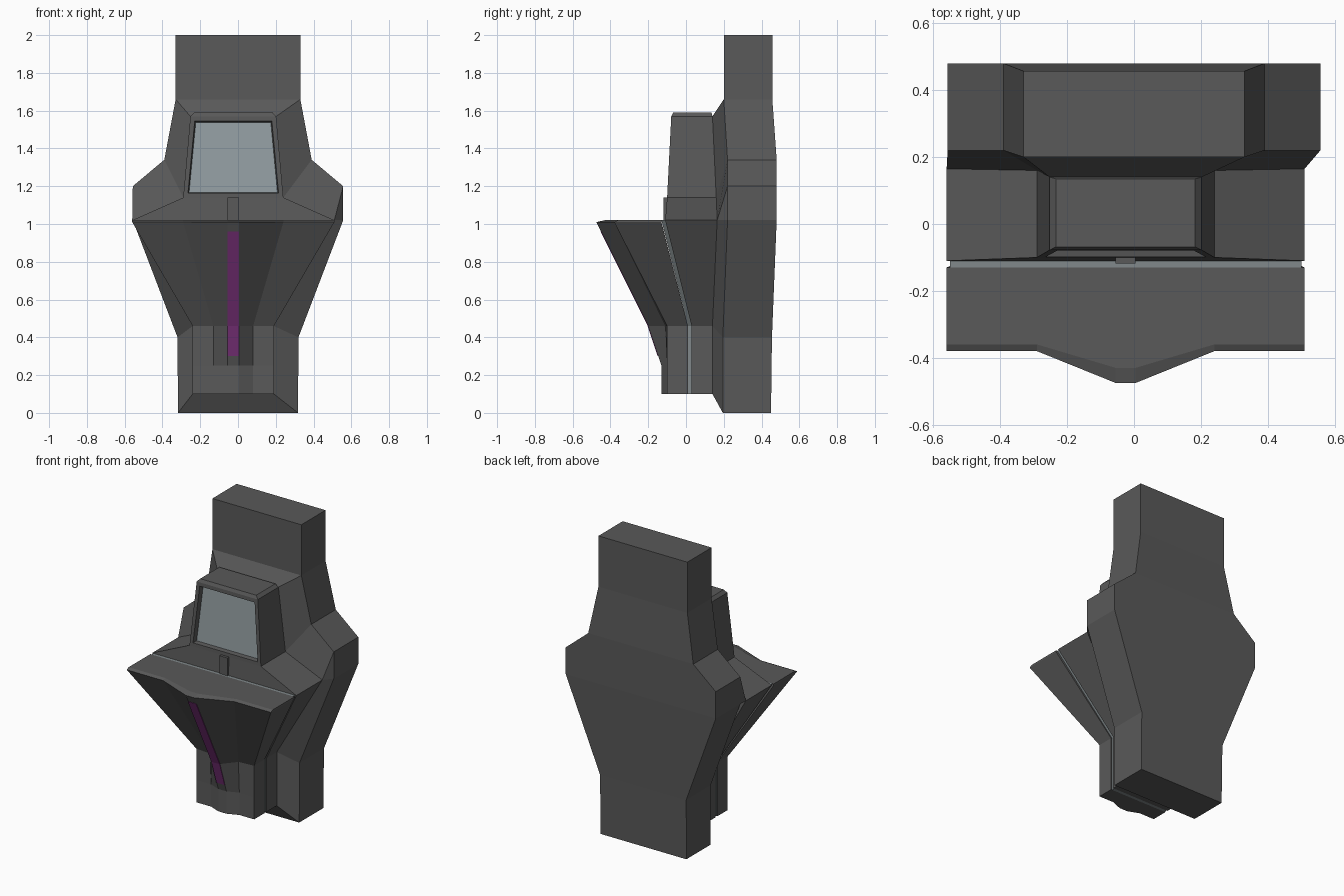
import bpy, bmesh
from mathutils import Vector

if "Cube" in bpy.data.objects:
    bpy.data.objects.remove(bpy.data.objects["Cube"])


def material(name, rgb):
    m = bpy.data.materials.new(name)
    m.diffuse_color = (*rgb, 1)
    m.use_nodes = True
    m.node_tree.nodes["Principled BSDF"].inputs["Base Color"].default_value = m.diffuse_color
    return m


BODY = material("dark_grey", (0.10, 0.10, 0.10))
GLASS = material("screen_grey", (0.30, 0.35, 0.37))
TRIM = material("trim_grey", (0.22, 0.25, 0.26))
PURPLE = material("purple", (0.22, 0.035, 0.22))
OFF = -0.025  # the front body sits slightly left of the rear slab


def loft(name, rings, centres, mats, caps=True, edit=None):
    """Rings are half outlines (x, y, z), mirrored about each centre and bridged."""
    bm = bmesh.new()
    grid = []
    for ring, c in zip(rings, centres):
        grid.append([[bm.verts.new((c + s * x, y, z)) for x, y, z in ring] for s in (1, -1)])
    for a, b in zip(grid, grid[1:]):
        for s in (0, 1):
            for i in range(len(a[s]) - 1):
                bm.faces.new((a[s][i], a[s][i + 1], b[s][i + 1], b[s][i]))
        for i in (0, -1):
            bm.faces.new((a[0][i], a[1][i], b[1][i], b[0][i]))
    if caps:
        for g in (grid[0], grid[-1]):
            for i in range(len(g[0]) - 1):
                bm.faces.new((g[0][i], g[0][i + 1], g[1][i + 1], g[1][i]))
    bmesh.ops.remove_doubles(bm, verts=bm.verts[:], dist=1e-5)
    bmesh.ops.recalc_face_normals(bm, faces=bm.faces[:])
    if edit:
        edit(bm)
    me = bpy.data.meshes.new(name)
    bm.to_mesh(me)
    bm.free()
    for m in mats:
        me.materials.append(m)
    ob = bpy.data.objects.new(name, me)
    bpy.context.collection.objects.link(ob)
    return ob


# Rear slab
slab = [(0.318, 0), (0.32, 0.4), (0.557, 1.02), (0.557, 1.2), (0.39, 1.34), (0.33, 1.66), (0.33, 2)]
slab_front = [(x, y, z) for (x, z), y in zip(slab, (0.195, 0.195, 0.22, 0.22, 0.22, 0.2, 0.2))]
slab_back = [(x, y, z) for (x, z), y in zip(slab, (0.45, 0.455, 0.48, 0.48, 0.48, 0.457, 0.457))]
loft("rear_slab", [slab_front, slab_back], [0, 0], [BODY])

# Middle body with screen housing
mid = [(0.215, 0.1), (0.215, 0.46), (0.535, 1.02), (0.265, 1.14), (0.227, 1.57), (0.208, 1.59)]
mid_front = [(x, y, z) for (x, z), y in zip(mid, (0.03, 0.03, -0.11, -0.10, -0.078, -0.068))]
mid_back = [(x, y, z) for (x, z), y in zip(mid, (0.14, 0.14, 0.165, 0.16, 0.14, 0.135))]


def cut_screen(bm):
    target = Vector((OFF, -0.09, 1.355))
    face = min(bm.faces, key=lambda f: (f.calc_center_median() - target).length)
    bmesh.ops.inset_individual(bm, faces=[face], thickness=0.034)
    bmesh.ops.inset_individual(bm, faces=[face], thickness=0.008, depth=-0.03)
    face.material_index = 1


loft("screen_body", [mid_front, mid_back], [OFF, OFF], [BODY, GLASS], edit=cut_screen)

# Sloped collar between body and slab
collar = [mid_back[i] for i in (0, 1, 2, 2, 3, 4)]
loft("collar", [collar, slab_front[:6]], [OFF, 0], [BODY], caps=False)

# Front bow, stacked by height
levels = [
    (0.10, [(0.215, 0.01), (0.215, -0.10), (0.105, -0.10), (0.03, -0.13)]),
    (0.25, [(0.215, 0.01), (0.215, -0.10), (0.105, -0.10), (0.03, -0.13)]),
    (0.46, [(0.215, 0.01), (0.215, -0.10), (0.105, -0.11), (0.03, -0.20)]),
    (1.01, [(0.535, -0.13), (0.535, -0.38), (0.265, -0.38), (0.03, -0.475)]),
    (1.02, [(0.535, -0.13), (0.535, -0.36), (0.265, -0.36), (0.03, -0.43)]),
]
loft("front_bow", [[(x, y, z) for x, y in pts] for z, pts in levels], [OFF] * 5, [BODY])

# Light seam strip between bow and body
seam = [(0.10, 0.207, 0.03), (0.46, 0.207, 0.03), (1.02, 0.525, -0.11)]
loft("seam_strip", [[(x, y, z), (x, y - 0.02, z)] for z, x, y in seam], [OFF] * 3, [TRIM])

# Purple light down the bow ridge
ridge = [(0.30, -0.147), (0.46, -0.20), (0.96, -0.45)]
loft("ridge_light", [[(0.031, y + 0.02, z), (0.031, y - 0.003, z)] for z, y in ridge], [OFF] * 3, [PURPLE])

# Small tab below the screen
loft("screen_tab", [[(0.03, -0.09, z), (0.03, -0.118, z)] for z in (1.015, 1.14)], [OFF] * 2, [BODY])
